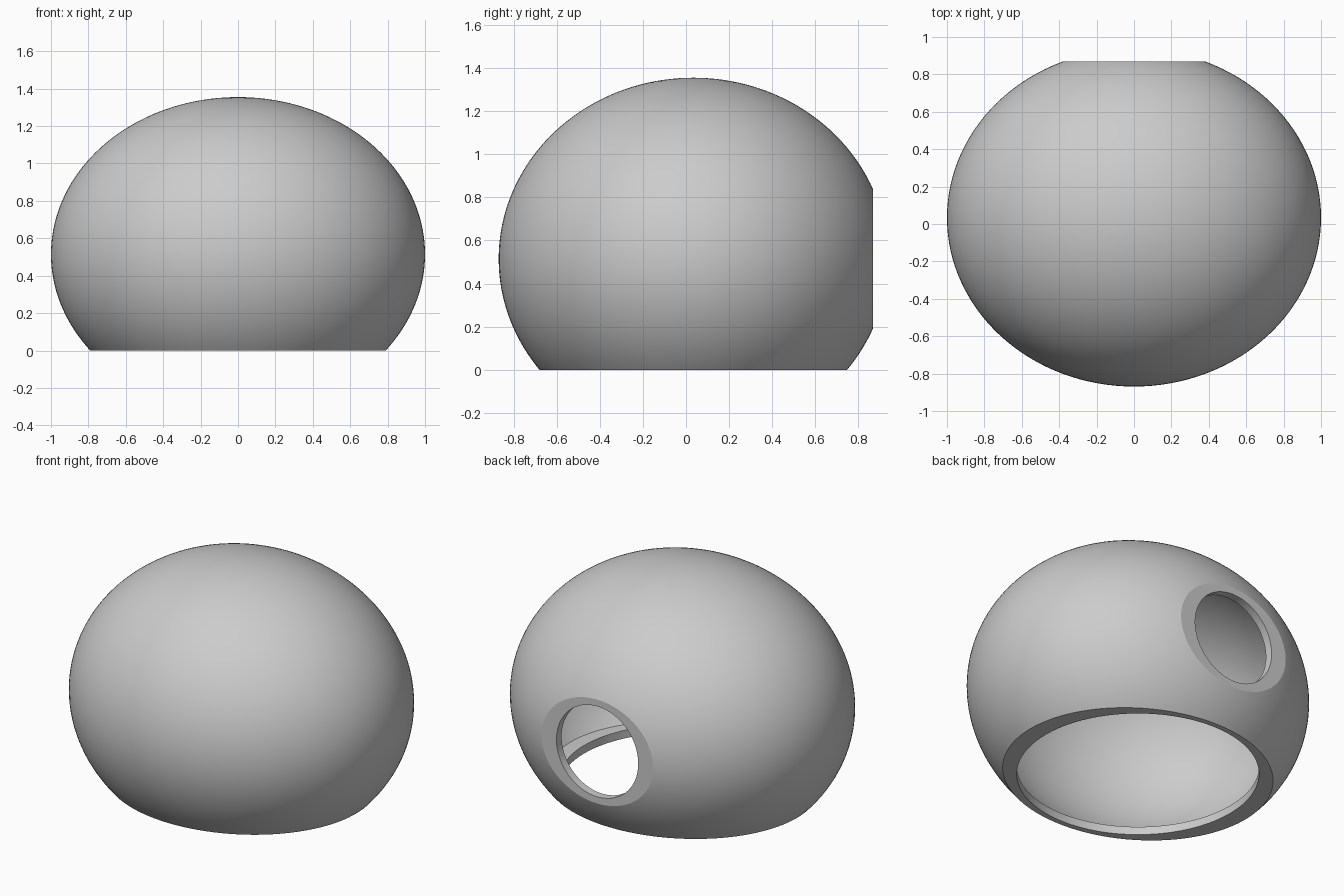
import bpy
import bmesh
from math import radians
from mathutils import Matrix, Vector

if "Cube" in bpy.data.objects:
    bpy.data.objects.remove(bpy.data.objects["Cube"])

RADII = Vector((1.0, 0.903, 0.84))
CENTRE = Vector((0, 0.034, 0.515))
BACK = 0.868       # y of the flat back face
WALL = 0.05        # shell thickness

grey = bpy.data.materials.new("grey")
grey.use_nodes = True
colour = (0.6, 0.6, 0.6, 1)
grey.diffuse_color = colour
grey.node_tree.nodes["Principled BSDF"].inputs["Base Color"].default_value = colour


def to_object(bm, name):
    bmesh.ops.recalc_face_normals(bm, faces=bm.faces[:])
    mesh = bpy.data.meshes.new(name)
    bm.to_mesh(mesh)
    bm.free()
    mesh.materials.append(grey)
    obj = bpy.data.objects.new(name, mesh)
    bpy.context.collection.objects.link(obj)
    return obj


def trimmed_ellipsoid(name, inset):
    """Ellipsoid shrunk by inset, with a flat base and a flat back."""
    bm = bmesh.new()
    bmesh.ops.create_uvsphere(bm, u_segments=128, v_segments=80, radius=1)
    bmesh.ops.scale(bm, vec=RADII - Vector((inset,) * 3), verts=bm.verts)
    bmesh.ops.translate(bm, vec=CENTRE, verts=bm.verts)
    for point, normal in (((0, 0, inset), (0, 0, -1)),
                          ((0, BACK - inset, 0), (0, 1, 0))):
        cut = bmesh.ops.bisect_plane(
            bm, geom=bm.verts[:] + bm.edges[:] + bm.faces[:],
            plane_co=point, plane_no=normal, clear_outer=True)
        rim = [e for e in cut["geom_cut"] if isinstance(e, bmesh.types.BMEdge)]
        bmesh.ops.contextual_create(bm, geom=rim)
    return to_object(bm, name)


def hole_cutter(name, radius, location, turn):
    bm = bmesh.new()
    bmesh.ops.create_cone(bm, cap_ends=True, segments=128, radius1=radius,
                          radius2=radius, depth=0.3,
                          matrix=Matrix.Translation(location) @ Matrix.Rotation(turn, 4, "X"))
    return to_object(bm, name)


# Hollow shell with a round opening in the base and in the back
shell = trimmed_ellipsoid("shell", 0)
cutters = [
    trimmed_ellipsoid("cavity", WALL),
    hole_cutter("base_opening", 0.68, (0, CENTRE.y, 0), 0),
    hole_cutter("back_opening", 0.28, (0, BACK, CENTRE.z), radians(90)),
]

bpy.context.view_layer.objects.active = shell
for cutter in cutters:
    cutter.hide_render = True
    mod = shell.modifiers.new(cutter.name, "BOOLEAN")
    mod.operation = "DIFFERENCE"
    mod.solver = "EXACT"
    mod.object = cutter
    bpy.ops.object.modifier_apply(modifier=mod.name)
    bpy.data.objects.remove(cutter)

# Smooth the curved surfaces and keep the rims crisp
bpy.ops.object.select_all(action="DESELECT")
shell.select_set(True)
bpy.ops.object.shade_smooth_by_angle(angle=radians(14))
